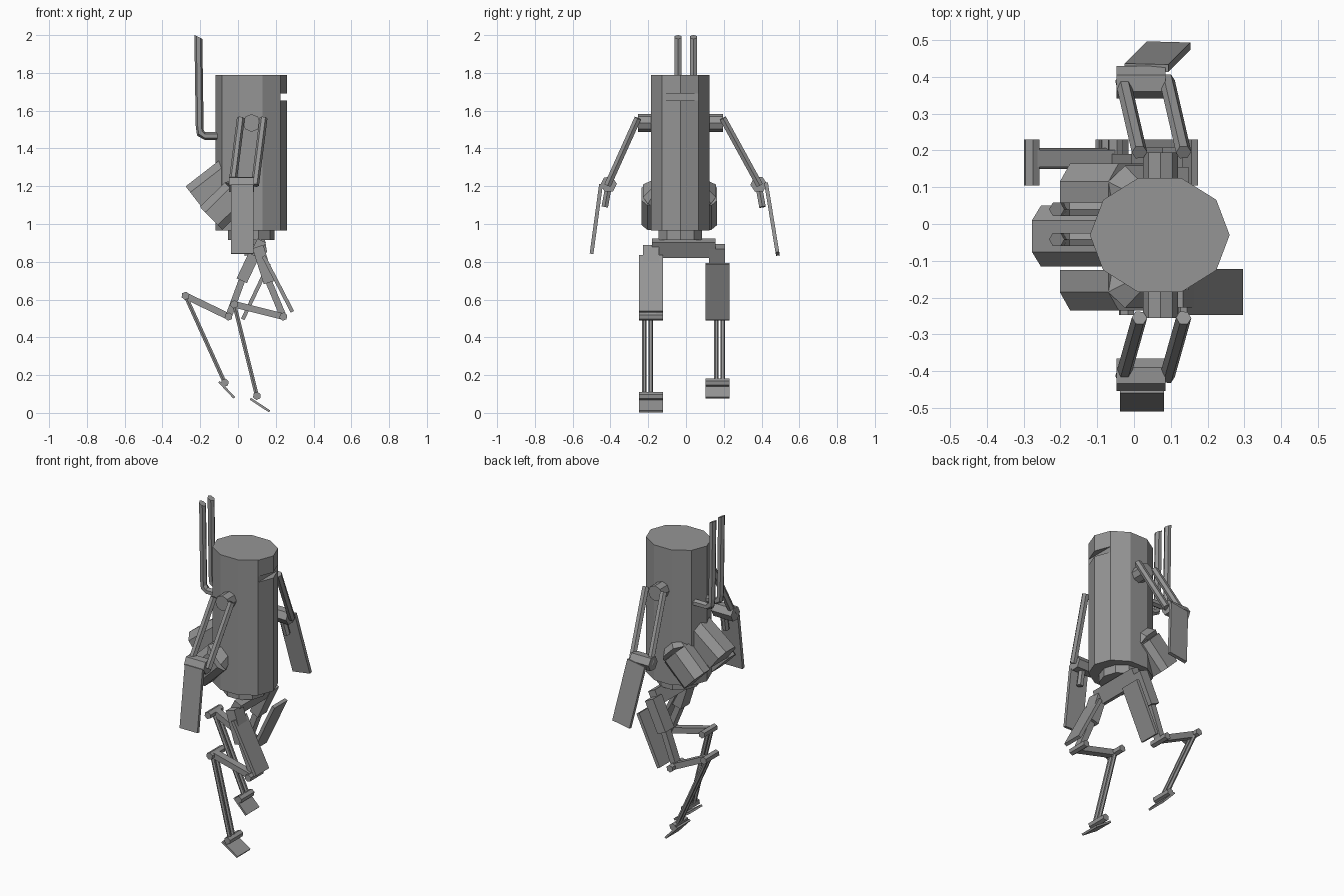
import bpy, bmesh, math
from mathutils import Vector as V

if "Cube" in bpy.data.objects:
    bpy.data.objects.remove(bpy.data.objects["Cube"])

grey = bpy.data.materials.new("metal_grey")
grey.diffuse_color = (0.3, 0.3, 0.3, 1)
grey.use_nodes = True
grey.node_tree.nodes["Principled BSDF"].inputs["Base Color"].default_value = grey.diffuse_color


def loft(name, rings):
    """Skin a list of equal-length point rings and cap both ends."""
    bm = bmesh.new()
    loops = [[bm.verts.new(p) for p in ring] for ring in rings]
    n = len(loops[0])
    for lo, hi in zip(loops, loops[1:]):
        for i in range(n):
            j = (i + 1) % n
            bm.faces.new((lo[i], lo[j], hi[j], hi[i]))
    bm.faces.new(loops[0][::-1])
    bm.faces.new(loops[-1])
    bmesh.ops.remove_doubles(bm, verts=bm.verts, dist=1e-5)
    bmesh.ops.recalc_face_normals(bm, faces=bm.faces)
    mesh = bpy.data.meshes.new(name)
    bm.to_mesh(mesh)
    bm.free()
    mesh.materials.append(grey)
    obj = bpy.data.objects.new(name, mesh)
    bpy.context.collection.objects.link(obj)
    return obj


def prism(name, a, b, outline, side=(0, 1, 0), end_scale=1):
    """Extrude a 2D outline from a to b; its first axis follows side."""
    a, b = V(a), V(b)
    d = (b - a).normalized()
    u = V(side)
    u = (u - d * u.dot(d)).normalized()
    w = d.cross(u)
    return loft(name, [[p + (u * s + w * t) * k for s, t in outline]
                       for p, k in ((a, 1), (b, end_scale))])


def rect(w, t):
    return [(-w / 2, -t / 2), (w / 2, -t / 2), (w / 2, t / 2), (-w / 2, t / 2)]


def ngon(r, n=6):
    return [(r * math.cos(math.tau * i / n), r * math.sin(math.tau * i / n)) for i in range(n)]


def decagon(rx, ry, z, limit=9):
    return [(min(0.07 + rx * x, limit), -0.03 + ry * y, z) for x, y in ngon(1, 10)]


# Body drum with a visor slot across the front corner
slot = 0.07 + 0.19 * math.cos(math.radians(36))
loft("body", [decagon(0.19, 0.163, z, m) for z, m in
              ((0.965, 9), (1.655, 9), (1.655, slot), (1.69, slot), (1.69, 9), (1.79, 9))])
loft("pelvis", [decagon(0.122, 0.122, z) for z in (0.915, 0.965)])

# Hip crossbar
prism("hip_bar", (0.105, -0.18, 0.872), (0.105, 0.155, 0.872), rect(0.05, 0.09), side=(1, 0, -0.5))

# Exhaust pipes: elbow foot and tall upright
for y in (-0.042, 0.04):
    def ring(x, z, dx, dz):
        return [(x + dx * s, y + t, z + dz * s) for s, t in ngon(0.021)]
    loft("exhaust_pipe", [ring(-0.06, 1.465, 0, 1), ring(-0.175, 1.465, 0, 1),
                          ring(-0.2, 1.485, 0.8, 0.8), ring(-0.203, 1.52, 1, 0),
                          ring(-0.21, 1.99, 1, -0.5)])

# Back packs: one centre block, two lower side blocks
def chamfered(w, t, c):
    return [(-w, -t), (w, -t), (w, t - c), (w - c, t), (-w + c, t), (-w, t - c)]

prism("centre_pack", (-0.237, -0.033, 1.147), (-0.02, -0.033, 1.315), chamfered(0.083, 0.066, 0.04))
for s in (-1, 1):
    y = -0.035 + s * 0.15
    # outline narrows toward the upper rear edge
    shape = [(s * -0.06, -0.085), (s * 0.02, -0.085), (s * 0.05, -0.05),
             (s * 0.05, 0.045), (s * 0.0, 0.085), (s * -0.06, 0.085)]
    body_pt = (-0.01, y - s * 0.0, 1.16)
    prism("side_pack", (-0.142, y, 1.03), body_pt, shape)
    tip = prism("side_pack_tip", body_pt, (0.065, y - s * 0.06, 1.235), shape, end_scale=0.3)

# Arms: shoulder, twin struts, wrist, hand plate
for s, wrist_y, swing in ((-1, -0.41, 0), (1, 0.385, 0.06)):
    sh = -0.03 + s * 0.225
    prism("shoulder", (0.072, -0.03 + s * 0.12, 1.535), (0.072, sh, 1.535), ngon(0.047, 8), (1, 0, 0))
    for dx in (-0.06, 0.06):
        prism("arm_strut", (0.075 + dx, sh + s * 0.045 - s * 0.045, 1.56),
              (0.03 + dx, wrist_y + s * 0.005, 1.205), ngon(0.021), (1, 0, 0))
    prism("wrist", (-0.047, wrist_y, 1.21), (0.085, wrist_y, 1.21), ngon(0.044), (0, 0.5, 1))
    prism("wrist_piston", (0.03, wrist_y, 1.2), (0.03 + swing * 0.3, wrist_y + s * 0.02, 1.09),
          ngon(0.02), (1, 0, 0))
    prism("hand_plate", (0.022 + swing * 0.2, wrist_y + s * 0.04, 1.21),
          (0.022 + swing * 1.2, wrist_y + s * 0.1 - (0.01 if s < 0 else 0) * -1, 0.842),
          rect(0.12, 0.02), (1, 0, 0))


def leg(y, rod_y, thigh_y, knee, hock, ankle, mid, plate, foot):
    """Build one leg; joints are (x, z) pairs in the side plane."""
    at = lambda p, yy: (p[0], yy, p[1])
    hip = (0.105, 0.88)
    prism("thigh_box", at(hip, thigh_y), at(mid, thigh_y), rect(0.085, 0.06))
    prism("thigh_rod", at(mid, thigh_y), at(knee, thigh_y), rect(0.05, 0.035))
    prism("thigh_plate", at(plate[0], y), at(plate[1], y), rect(0.125, 0.02))
    prism("shank", at(knee, rod_y), at(hock, rod_y), rect(0.045, 0.035))
    for dy in (-0.017, 0.017):
        prism("shin_rod", at(hock, rod_y + dy), at(ankle, rod_y + dy), ngon(0.012))
    for joint, name in ((knee, "knee_pin"), (hock, "hock_pin"), (ankle, "ankle_pin")):
        prism(name, at(joint, y - 0.0625), at(joint, y + 0.0625), ngon(0.022), (1, 0, 0.4))
    prism("foot_plate", at(foot[0], y), at(foot[1], y), rect(0.125, 0.012))


# Near leg striding forward, far leg trailing
leg(-0.185, -0.203, -0.185, (0.24, 0.51), (-0.02, 0.575), (0.1, 0.09), (0.165, 0.69),
    ((0.135, 0.83), (0.288, 0.535)), ((0.065, 0.075), (0.167, 0.008)))
leg(0.167, 0.178, 0.165, (-0.05, 0.51), (-0.278, 0.62), (-0.07, 0.16), (0.02, 0.7),
    ((0.165, 0.79), (0.025, 0.495)), ((-0.1, 0.165), (-0.02, 0.08)))
